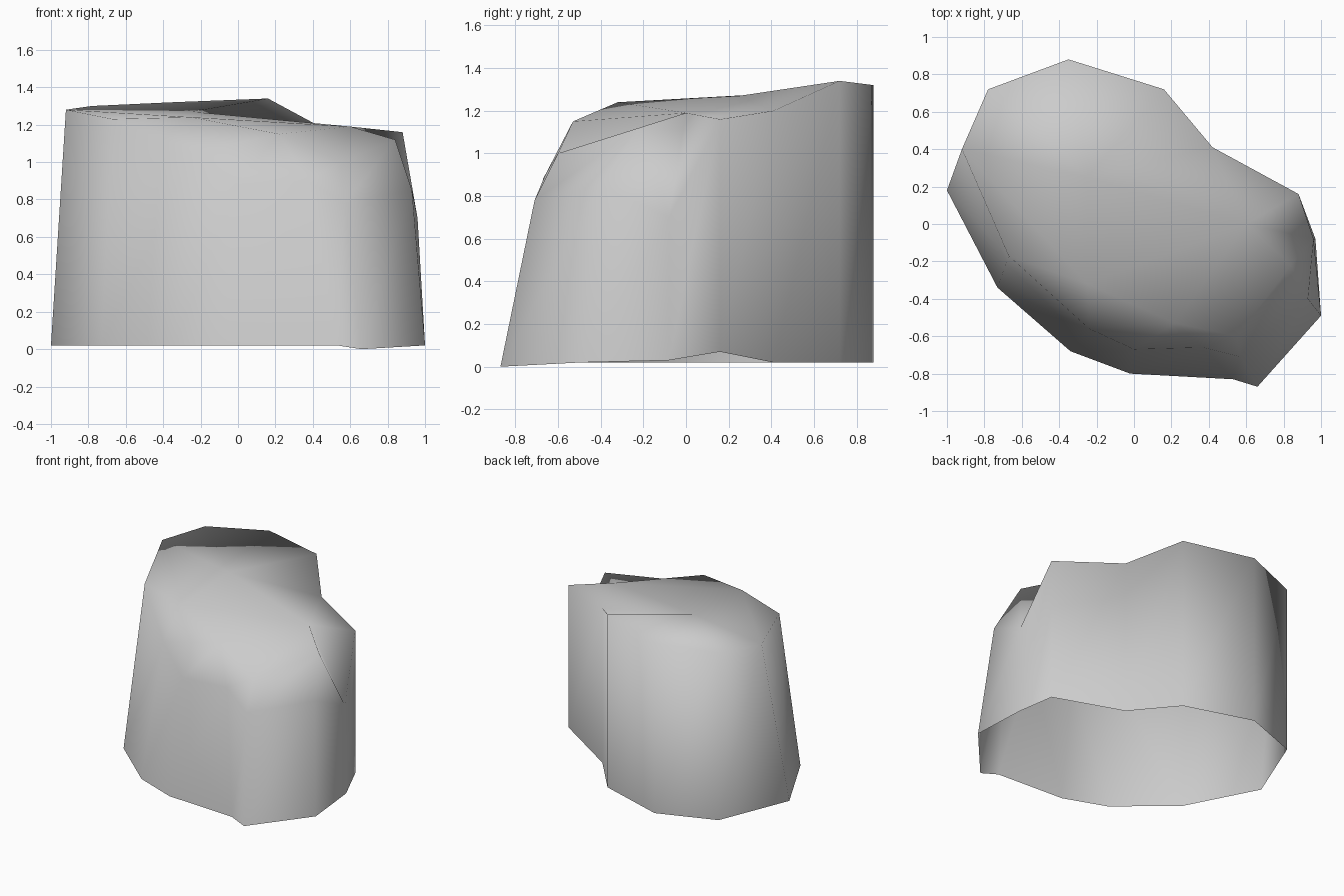
import bpy

cube = bpy.data.objects.get("Cube")
if cube:
    bpy.data.objects.remove(cube, do_unlink=True)

# Plain grey stone
stone = bpy.data.materials.new("grey_stone")
stone.use_nodes = True
grey = (0.6, 0.6, 0.6, 1)
stone.diffuse_color = grey
for node in stone.node_tree.nodes:
    if node.type == "BSDF_PRINCIPLED":
        node.inputs["Base Color"].default_value = grey
        node.inputs["Roughness"].default_value = 0.8

# Ground outline, counterclockwise from the right side
ground = [(-1, .18), (-.73, -.34), (-.34, -.68), (-.02, -.8), (.53, -.83),
          (.66, -.87), (1, -.49), (.97, -.08), (.88, .16), (.42, .41),
          (.16, .72), (-.35, .88), (-.78, .72)]
lift = {5: 0, 7: .03, 8: .07}

# Shoulder where the walls meet the crown, matching the outline point by point
shoulder = [(-.92, .4, 1.28), (-.67, -.17, 1.23), (-.24, -.56, 1.05),
            (0, -.67, .88), (.37, -.66, .9), (.57, -.71, .78),
            (.93, -.4, .85), (.96, -.08, .7), (.88, .16, 1.16),
            (.42, .41, 1.2), (.16, .72, 1.34), (-.35, .88, 1.32),
            (-.78, .72, 1.3)]

# Crown points, and the one each shoulder point runs up to
crown = [(-.25, -.32, 1.24), (.22, -.53, 1.15), (.55, -.6, 1),
         (.84, -.22, 1.12), (.6, 0, 1.19), (-.25, .25, 1.27)]
reach = [5, 0, 0, 1, 1, 2, 3, 3, 4, 4, 5, 5, 5]

count = len(ground)
verts = [(x, y, lift.get(i, .02)) for i, (x, y) in enumerate(ground)]
verts += shoulder + crown
top = 2 * count

faces = []
for i in range(count):
    j = (i + 1) % count
    # Wall panel
    faces.append((i, j, count + j, count + i))
    # Sloping panel between shoulder and crown
    panel = [count + i, count + j, top + reach[j]]
    if reach[i] != reach[j]:
        panel.append(top + reach[i])
    faces.append(panel)

# Crown cap fanned from the point above the low lobe
hub = 4
for k in range(1, len(crown) - 1):
    a = (hub + k) % len(crown)
    b = (a + 1) % len(crown)
    faces.append((top + hub, top + a, top + b))

mesh = bpy.data.meshes.new("boulder")
mesh.from_pydata(verts, [], faces)
mesh.validate()
mesh.materials.append(stone)
mesh.shade_smooth()
boulder = bpy.data.objects.new("boulder", mesh)
bpy.context.collection.objects.link(boulder)
